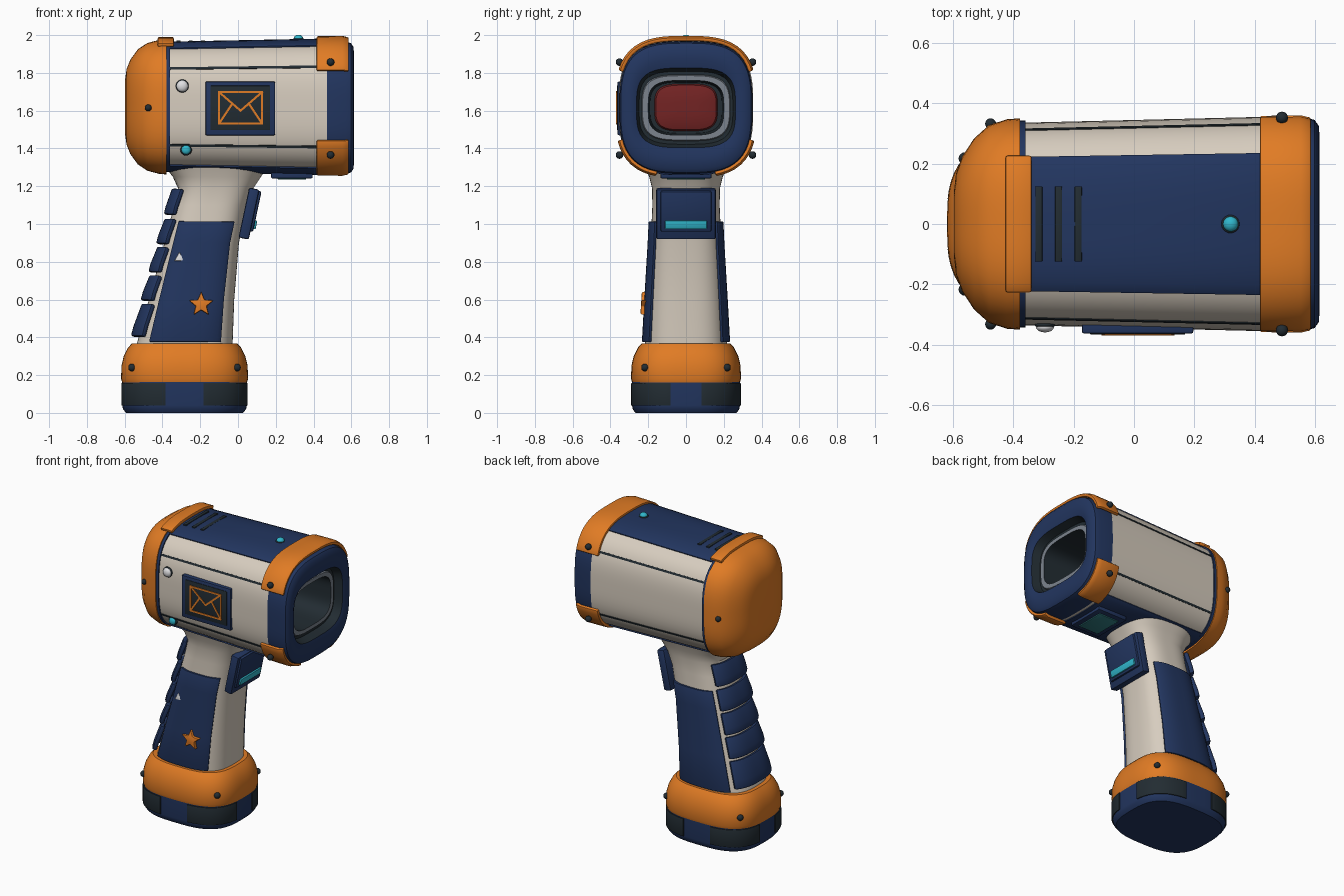
import bpy, bmesh, math
from mathutils import Matrix, Vector

cube = bpy.data.objects.get("Cube")
if cube:
    bpy.data.objects.remove(cube)


def material(name, r, g, b):
    m = bpy.data.materials.new(name)
    m.diffuse_color = (r, g, b, 1)
    m.use_nodes = True
    m.node_tree.nodes["Principled BSDF"].inputs["Base Color"].default_value = (r, g, b, 1)
    return m


NAVY = material("navy", .016, .036, .115)
ORANGE = material("orange", .75, .2, .018)
CREAM = material("cream", .68, .61, .52)
DARK = material("charcoal", .016, .025, .032)
CYAN = material("cyan", .03, .47, .6)
TEAL = material("teal_glass", .03, .2, .22)
RED = material("lens_red", .17, .017, .017)
GREY = material("grey", .2, .23, .27)
WHITE = material("white", .75, .75, .77)
parts = []


def finish(name, bm, mats, bevel=0, thick=0):
    mesh = bpy.data.meshes.new(name)
    bm.to_mesh(mesh)
    bm.free()
    ob = bpy.data.objects.new(name, mesh)
    bpy.context.scene.collection.objects.link(ob)
    for m in mats:
        mesh.materials.append(m)
    if thick:
        mod = ob.modifiers.new("thickness", "SOLIDIFY")
        mod.thickness, mod.offset = thick, 1
    if bevel:
        mod = ob.modifiers.new("bevel", "BEVEL")
        mod.width, mod.segments, mod.angle_limit = bevel, 2, math.radians(40)
    parts.append(ob)
    return ob


def section_point(axis, sec, deg):
    # superellipse section: position, centre u v, half sizes a b, exponent
    pos, u, v, a, b, n = sec
    c, s = math.cos(math.radians(deg)), math.sin(math.radians(deg))
    r = (abs(c) ** n + abs(s) ** n) ** (-1 / n)
    u, v = u + a * r * c, v + b * r * s
    return (pos, u, v) if axis == "x" else (u, v, pos)


def loft(name, axis, secs, mats, arc=None, caps=(True, True), spans=None, bevel=0, thick=0):
    bm = bmesh.new()
    a0, a1 = arc or (0, 360)
    steps = max(2, round((a1 - a0) / 5))
    count = steps + 1 if arc else steps
    rings = [[bm.verts.new(section_point(axis, s, a0 + (a1 - a0) * j / steps))
              for j in range(count)] for s in secs]
    for i in range(len(secs) - 1):
        for j in range(steps):
            k = (j + 1) % count
            f = bm.faces.new((rings[i][j], rings[i][k], rings[i + 1][k], rings[i + 1][j]))
            f.material_index = spans[i] if spans else 0
    if not arc:
        if caps[0]:
            bm.faces.new(rings[0][::-1])
        if caps[1]:
            bm.faces.new(rings[-1]).material_index = spans[-1] if spans else 0
    return finish(name, bm, mats, bevel, thick)


def at(secs, pos, grow=0):
    # section interpolated between the listed ones
    for p, q in zip(secs, secs[1:]):
        if pos <= q[0] or q is secs[-1]:
            t = (pos - p[0]) / (q[0] - p[0])
            s = [x + (y - x) * t for x, y in zip(p, q)]
            return (pos, s[1], s[2], s[3] + grow, s[4] + grow, s[5])


def box(name, centre, size, mat, bevel=.006, tilt=0):
    bm = bmesh.new()
    bmesh.ops.create_cube(bm, size=1, matrix=Matrix.Diagonal((*size, 1)))
    ob = finish(name, bm, [mat], bevel)
    ob.location, ob.rotation_euler.y = centre, tilt
    return ob


def ball(name, centre, r, mat, squash=(1, 1, 1)):
    bm = bmesh.new()
    bmesh.ops.create_uvsphere(bm, u_segments=20, v_segments=12, radius=r,
                              matrix=Matrix.Diagonal((*squash, 1)))
    finish(name, bm, [mat]).location = centre


def badge(name, centre, radii, count, depth, mat, tilt=0):
    # flat polygon facing the front, extruded backwards
    bm = bmesh.new()
    ring = []
    for i in range(count):
        t, r = math.tau * i / count, radii[i % len(radii)]
        ring.append(bm.verts.new((r * math.sin(t), 0, r * math.cos(t))))
    f = bm.faces.new(ring)
    out = bmesh.ops.extrude_face_region(bm, geom=[f])
    bmesh.ops.translate(bm, vec=(0, depth, 0),
                        verts=[v for v in out["geom"] if isinstance(v, bmesh.types.BMVert)])
    bmesh.ops.recalc_face_normals(bm, faces=bm.faces)
    ob = finish(name, bm, [mat], .005)
    ob.location, ob.rotation_euler.x = centre, tilt


# barrel body and its panels
Z = 1.62
BARREL = [(-.39, 0, Z, .335, .336, 3.1), (.47, 0, Z, .356, .353, 3.1)]
loft("barrel", "x", BARREL, [CREAM], caps=(True, False))
run = [at(BARREL, x) for x in (-.365, .03, .43)]
for name, mid in (("top_panel", 90), ("bottom_panel", 270)):
    loft(name, "x", run, [NAVY], (mid - 36, mid + 36), thick=.009, bevel=.003)
for i, mid in enumerate((33, 147, 213, 327)):
    loft(f"seam_{i}", "x", run, [DARK], (mid - 1, mid + 1), thick=.003)
loft("rear_ring", "x", [(x, 0, Z, .343, .346, 3.1) for x in (-.39, -.36)], [NAVY])

# domed rear cap
cap = ((-.597, .1, .15), (-.59, .165, .2), (-.57, .222, .25), (-.53, .283, .305),
       (-.48, .328, .338), (-.42, .347, .354), (-.378, .35, .358))
loft("rear_cap", "x", [(x, 0, Z, a, b, 3) for x, a, b in cap], [ORANGE])
loft("cap_tab", "x", [(x, 0, Z, .345, .347, 3.1) for x in (-.425, -.34)], [ORANGE],
     (55, 125), thick=.022, bevel=.006)

# nose with recessed window
nose = ((.45, .35, .35, 3.1), (.57, .352, .35, 3.1), (.598, .345, .342, 3.1),
        (.612, .325, .322, 3.1), (.615, .285, .255, 3.2), (.605, .262, .211, 3.5),
        (.55, .248, .193, 3.5), (.55, .234, .175, 3.5), (.56, .23, .17, 3.5),
        (.56, .2, .145, 3.5), (.3, .19, .135, 3.5))
loft("nose", "x", [(x, 0, Z - .005, a, b, n) for x, a, b, n in nose], [NAVY, DARK, GREY],
     caps=(False, True), spans=[0] * 5 + [1, 1, 2, 2, 1])
lens = ((.3, .167, .125), (.315, .16, .118), (.325, .13, .09), (.33, .06, .04))
loft("lens", "x", [(x, 0, Z - .003, a, b, 3.5) for x, a, b in lens], [RED])

# bumpers around the nose
bumper = [(x, 0, Z, a, a, 3.1) for x, a in ((.417, .353), (.55, .355), (.582, .347))]
for name, arc in (("top_bumper", (29, 151)), ("lower_left_bumper", (294, 333)),
                  ("lower_right_bumper", (207, 246))):
    loft(name, "x", bumper, [ORANGE], arc, thick=.021, bevel=.007)
for side in (-1, 1):
    for z in (1.365, 1.857):
        ball("bumper_bolt", (.49, side * .352, z), .02, DARK)
    ball("cap_bolt", (-.475, side * .332, Z - .005), .018, DARK)

# top details
for x in (-.315, -.25, -.185):
    box("vent_slot", (x, 0, 1.965), (.024, .25, .012), DARK, .004)
ball("top_lamp_rim", (.32, 0, 1.975), .032, DARK, (1, 1, .4))
ball("top_lamp", (.32, 0, 1.982), .025, CYAN, (1, 1, .8))

# side screen with envelope outline
box("screen_frame", (.012, -.335, 1.612), (.37, .056, .285), NAVY, .008)
box("screen", (.012, -.362, 1.615), (.315, .008, .235), DARK, .003)
L, R, B, T = -.1, .127, 1.533, 1.698
M = (L + R) / 2
for p, q in (((L, B), (R, B)), ((L, T), (R, T)), ((L, B), (L, T)), ((R, B), (R, T)),
             ((L, T), (M, 1.6)), ((R, T), (M, 1.6)), ((L, B), (M - .045, 1.635)),
             ((R, B), (M + .045, 1.635))):
    d = Vector(q) - Vector(p)
    box("envelope_line", ((p[0] + q[0]) / 2, -.367, (p[1] + q[1]) / 2),
        (d.length + .01, .006, .011), ORANGE, 0, -math.atan2(d.y, d.x))
for name, x, z, mat in (("white_button", -.295, 1.73, WHITE), ("side_lamp", -.275, 1.393, CYAN)):
    y = -.333 if mat is WHITE else -.305
    ball(name + "_rim", (x, y, z), .035 if mat is WHITE else .031, DARK, (1, .4, 1))
    ball(name, (x, y - .008, z), .03 if mat is WHITE else .024, mat, (1, .6, 1))

# underside sensor
box("sensor_frame", (.285, 0, 1.262), (.22, .27, .04), NAVY)
box("sensor_glass", (.285, 0, 1.24), (.15, .2, .01), TEAL, .003)

# handle
GRIP = [(z, (l + r) / 2, 0, (r - l) / 2, b, 2.9) for z, l, r, b in (
    (.33, -.545, -.03, .22), (.6, -.472, -.02, .205), (.9, -.39, .005, .187),
    (1.1, -.338, .045, .178), (1.19, -.318, .082, .18), (1.25, -.345, .122, .195),
    (1.32, -.4, .165, .225))]
loft("handle", "z", GRIP, [CREAM])
for name, mid in (("handle_panel_back", 90), ("handle_panel_front", 270)):
    loft(name, "z", [at(GRIP, z) for z in (.375, .6, .9, 1.013)], [NAVY],
         (mid - 41, mid + 41), thick=.016, bevel=.004)
for lo, hi in ((1.045, 1.18), (.89, 1.02), (.74, .87), (.59, .72), (.4, .57)):
    secs = [at(GRIP, lo + (hi - lo) * t, g) for t, g in ((0, .012), (.3, .012), (1, 0))]
    loft("grip_rib", "z", secs, [NAVY], (136, 224), thick=.03, bevel=.01)
badge("star", (-.195, -.238, .575), (.068, .03), 10, .03, ORANGE, -.06)
badge("triangle", (-.31, -.203, .82), (.032,), 3, .03, WHITE, -.06)

# trigger
tilt = math.radians(12)
box("trigger_plate", (.058, 0, 1.055), (.055, .315, .27), NAVY, .01, tilt)
box("trigger_pad", (.08, 0, 1.07), (.045, .27, .22), NAVY, .01, tilt)
box("trigger_light", (.078, 0, .998), (.04, .222, .046), CYAN, .006, tilt)

# foot: collar, base and corner grips
collar = ((.16, .33, .285), (.18, .336, .291), (.25, .334, .289), (.3, .322, .277),
          (.345, .3, .255), (.368, .278, .235), (.368, .24, .2))
loft("foot_collar", "z", [(z, -.283, 0, a, b, 3) for z, a, b in collar], [ORANGE])
base = ((0, .31, .268), (.02, .326, .282), (.04, .33, .286), (.165, .33, .286))
loft("foot_base", "z", [(z, -.283, 0, a, b, 3) for z, a, b in base], [NAVY])
for quarter in (0, 90, 180, 270):
    arc = (quarter + 16, quarter + 73) if quarter % 180 == 0 else (quarter + 17, quarter + 74)
    loft("foot_grip", "z", [(z, -.283, 0, .33, .286, 3) for z in (.038, .158)], [DARK], arc,
         thick=.007, bevel=.002)
for sx in (-1, 1):
    for sy in (-1, 1):
        ball("foot_bolt", (-.283 + sx * .278, sy * .217, .24), .02, DARK)

# bake modifiers and smooth the shading
bpy.ops.object.select_all(action="DESELECT")
for ob in parts:
    ob.select_set(True)
bpy.context.view_layer.objects.active = parts[0]
bpy.ops.object.convert(target="MESH")
bpy.ops.object.shade_smooth_by_angle(angle=math.radians(35))
